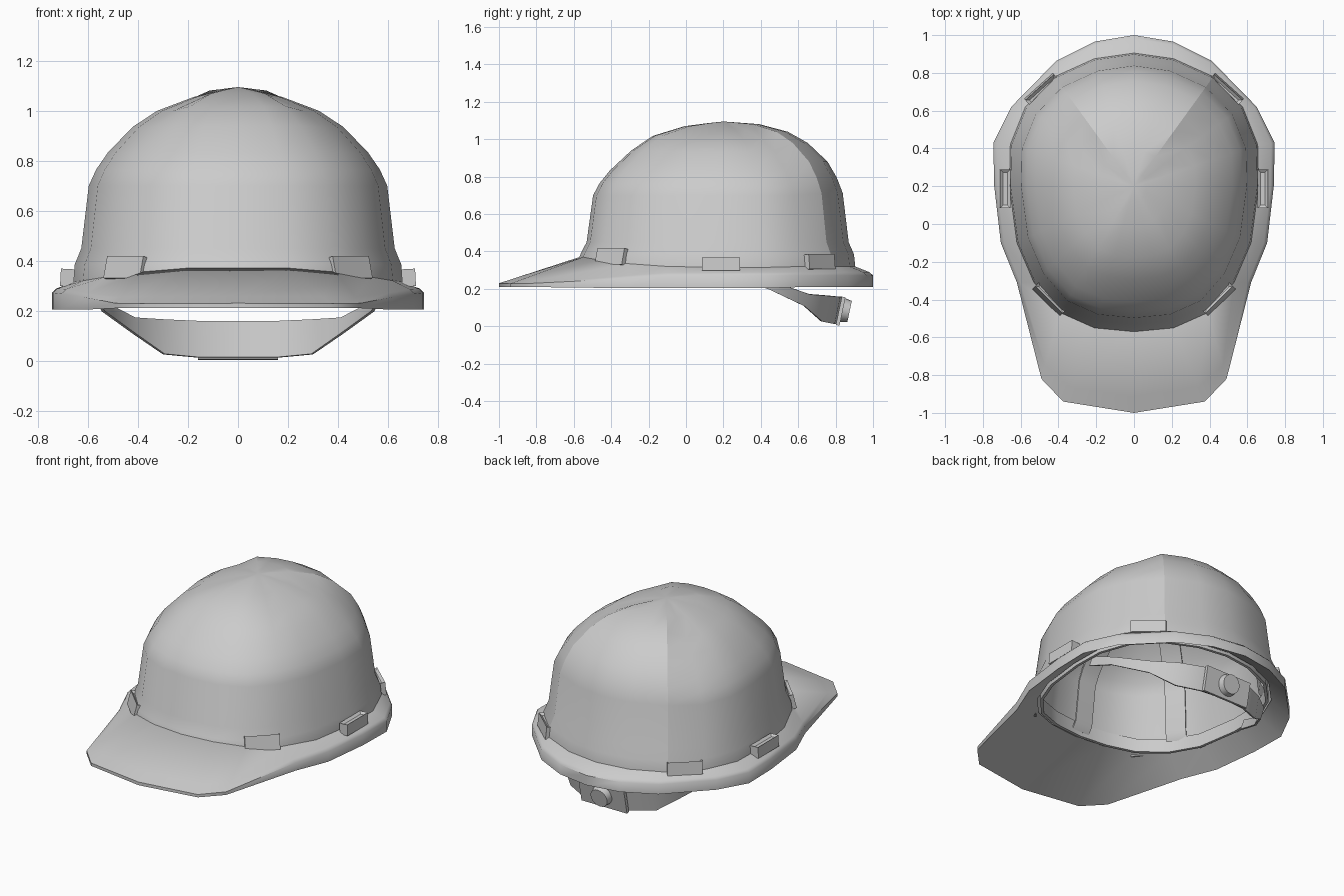
import bpy, bmesh, math
from mathutils import Vector, Matrix

old = bpy.data.objects.get("Cube")
if old:
    bpy.data.objects.remove(old, do_unlink=True)

grey = bpy.data.materials.new("plain_grey")
grey.use_nodes = True
colour = (0.6, 0.6, 0.6, 1)
grey.diffuse_color = colour
grey.node_tree.nodes["Principled BSDF"].inputs["Base Color"].default_value = colour

CENTRE = Vector((0, 0.2, 0))


def finish(name, bm, angle=32):
    bmesh.ops.recalc_face_normals(bm, faces=bm.faces)
    mesh = bpy.data.meshes.new(name)
    bm.to_mesh(mesh)
    bm.free()
    mesh.materials.append(grey)
    obj = bpy.data.objects.new(name, mesh)
    bpy.context.collection.objects.link(obj)
    bpy.ops.object.select_all(action='DESELECT')
    obj.select_set(True)
    bpy.context.view_layer.objects.active = obj
    bpy.ops.object.shade_smooth_by_angle(angle=math.radians(angle), keep_sharp_edges=True)


def skin(bm, rings, around=True, along=False):
    """Bridge successive rows of points with quads."""
    rows = [[bm.verts.new(p) for p in ring] for ring in rings]
    n = len(rows[0])
    pairs = list(zip(rows, rows[1:])) + ([(rows[-1], rows[0])] if along else [])
    for a, b in pairs:
        for i in range(n if around else n - 1):
            j = (i + 1) % n
            bm.faces.new((a[i], a[j], b[j], b[i]))
    return rows


def pole(bm, row, point):
    tip = bm.verts.new(point)
    for i in range(len(row)):
        bm.faces.new((row[i], row[(i + 1) % len(row)], tip))


def both_sides(half):
    """Back-to-front half outline, completed on the other side."""
    return half + [(-p[0],) + tuple(p[1:]) for p in half[-2:0:-1]]


# Outlines: dome foot x, y, z and brim edge x, y, z
dome_foot = both_sides([
    (0, .905, .32), (.21, .875, .32), (.42, .78, .32), (.575, .62, .32),
    (.655, .42, .315), (.66, .2, .315), (.62, -.1, .32), (.53, -.31, .335),
    (.39, -.47, .355), (.21, -.55, .37), (0, -.57, .37)])
brim_edge = both_sides([
    (0, 1, .272), (.21, .965, .272), (.41, .865, .272), (.65, .62, .272),
    (.745, .43, .272), (.74, .2, .272), (.705, -.1, .268), (.62, -.31, .255),
    (.49, -.82, .23), (.375, -.94, .228), (0, -1, .23)])

# Dome levels: scale, height, lift of the raised back panel, lift at the front
LEVELS = [(.99, .385, 0, 0), (.95, .45, 0, 0), (.905, .7, .012, 0),
          (.86, .765, .03, 0), (.79, .832, .048, 0), (.64, .935, .045, .005),
          (.49, 1.0, .04, .018), (.27, 1.055, .026, .015), (.1, 1.084, .006, .003)]


def dome_ring(level, shrink=1.0, drop=0.0):
    s, z, back, front = level
    ring = []
    for x, y, foot in dome_foot:
        lift = back if y > .7 else front if y < -.4 else 0
        p = CENTRE + (Vector((x, y, 0)) - CENTRE) * s * shrink
        p.z = max(z + lift, foot + .02) - drop
        ring.append(p)
    return ring


def scaled_foot(s, offset):
    return [CENTRE + (Vector((x, y, 0)) - CENTRE) * s + Vector((0, 0, z + offset))
            for x, y, z in dome_foot]


# Dome: one closed skin, outside and inside, creased along the back panel
bm = bmesh.new()
outer = [dome_ring(l) for l in reversed(LEVELS)]
inner = [dome_ring(l, .94, .03) for l in LEVELS]
rows = skin(bm, outer + [dome_foot, scaled_foot(.94, -.02)] + inner)
pole(bm, rows[0], (0, .2, 1.095))
pole(bm, rows[-1], (0, .2, 1.06))
for a, b in zip(rows[1:len(LEVELS)], rows[2:]):
    for column in (2, -2):
        bm.edges.get((a[column], b[column])).smooth = False
finish("dome_shell", bm)

# Brim and visor: a thin hollow-bottomed profile swept around the dome foot
bm = bmesh.new()
profile = [[], [], [], [], []]
for (fx, fy, fz), (ex, ey, ez), inside in zip(dome_foot, brim_edge, scaled_foot(.93, -.025)):
    foot, edge = Vector((fx, fy, fz)), Vector((ex, ey, ez))
    shoulder = foot.lerp(edge, .8)
    shoulder.z += .008 if ey > -.2 else 0
    ground = Vector((ex, ey, .204 if -.4 < ey < .5 else .21))
    for ring, p in zip(profile, (foot, shoulder, edge, ground, inside)):
        ring.append(p)
skin(bm, profile, along=True)
finish("brim_and_visor", bm, 45)

# Headband ring inside the opening
bm = bmesh.new()
skin(bm, [scaled_foot(s, z) for s, z in
          ((.91, -.035), (.91, .05), (.885, .05), (.885, -.035))], along=True)
finish("headband", bm)


# Ribbon with thickness, from matching edge point rows
def ribbon(name, edge_a, edge_b, thickness):
    bm = bmesh.new()
    skin(bm, [edge_a, edge_b], around=False)
    bmesh.ops.recalc_face_normals(bm, faces=bm.faces)
    bmesh.ops.solidify(bm, geom=bm.faces[:], thickness=thickness)
    finish(name, bm)


# Suspension straps crossing under the crown: start and end at the dome foot
straps = {"lengthwise_strap": ((0, -.56), (0, .9)),
          "left_to_right_strap": ((.55, -.25), (-.6, .57)),
          "right_to_left_strap": ((-.55, -.25), (.6, .57))}
strap_levels = [(.99, .41, 0, 0)] + LEVELS[1:]
for name, ends in straps.items():
    start, end = (Vector((*p, 0)) for p in ends)
    side = (end - start).normalized().cross(Vector((0, 0, 1))) * .06
    path = []
    for foot, levels in ((start, strap_levels), (end, strap_levels[::-1])):
        for s, z, _, _ in levels:
            path.append(CENTRE + (foot - CENTRE) * s * .91 + Vector((0, 0, z - .045)))
    ribbon(name, [p + side for p in path], [p - side for p in path], .01)

# Rear adjuster strap: x, y, top, bottom
half = [(.575, .3, .3, .25), (.545, .46, .235, .197), (.42, .65, .17, .107),
        (.3, .745, .163, .025), (.16, .81, .157, .012), (0, .825, .157, .012)]
band = half + [(-x, y, t, b) for x, y, t, b in half[-2::-1]]
ribbon("rear_adjuster_strap", [(x, y + .015, t) for x, y, t, b in band],
       [(x, y - .015, b) for x, y, t, b in band], .012)


def block(name, size, matrix, groove=False):
    bm = bmesh.new()
    bmesh.ops.create_cube(bm, size=1)
    bmesh.ops.scale(bm, vec=size, verts=bm.verts)
    if groove:
        top = max(bm.faces, key=lambda f: f.calc_center_median().z)
        bmesh.ops.inset_region(bm, faces=[top], thickness=.023)
        bmesh.ops.translate(bm, vec=(0, 0, -.012), verts=top.verts)
    bm.transform(matrix)
    finish(name, bm, 20)


# Adjuster plate and knob, leaning back slightly
lean = Matrix.Rotation(math.radians(-12), 4, 'X')
block("adjuster_plate", (.32, .02, .155),
      Matrix.Translation((0, .827, .081)) @ lean)
bm = bmesh.new()
bmesh.ops.create_cone(bm, cap_ends=True, segments=20, radius1=.066, radius2=.058, depth=.04)
bm.transform(Matrix.Translation((0, .855, .083)) @ lean
             @ Matrix.Rotation(math.radians(-90), 4, 'X'))
finish("adjuster_knob", bm)

# Clips around the foot of the dome: position, outward angle, height, lean
clips = {"front": ((.44, -.39, .368), -45, .09, 14),
         "side": ((.683, .187, .332), 0, .07, 3),
         "back": ((.484, .707, .343), 48, .08, 6)}
for part, (spot, turn, tall, tilt) in clips.items():
    for label, sign in (("left", 1), ("right", -1)):
        angle = turn if sign > 0 else 180 - turn
        place = (Matrix.Translation((spot[0] * sign, spot[1], spot[2]))
                 @ Matrix.Rotation(math.radians(angle), 4, 'Z')
                 @ Matrix.Rotation(math.radians(-tilt), 4, 'Y'))
        block(f"{part}_{label}_clip", (.055, .205, tall), place, groove=True)
